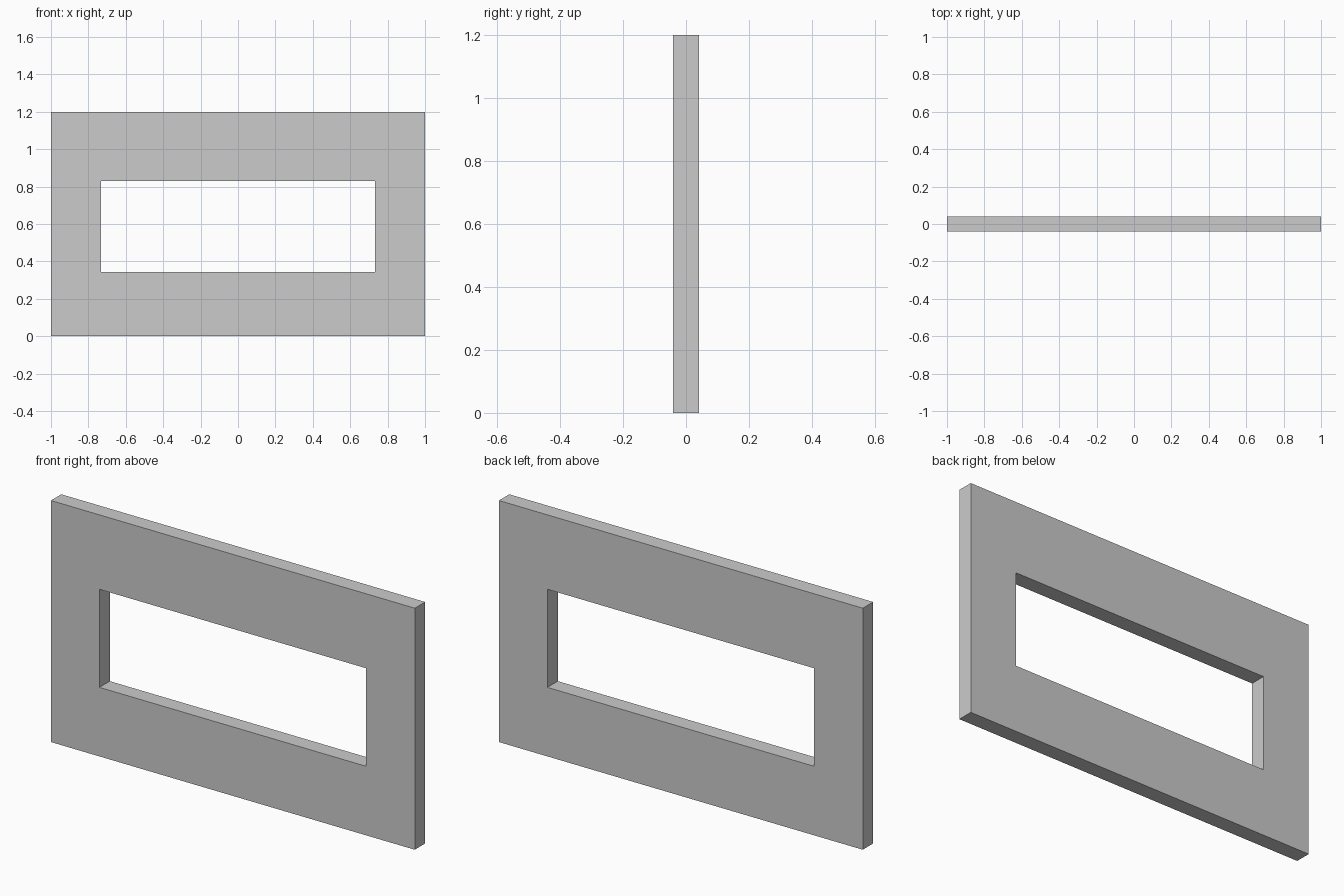
import bpy, bmesh

if "Cube" in bpy.data.objects:
    bpy.data.objects.remove(bpy.data.objects["Cube"])

HALF_DEPTH = 0.0405


def rect(bm, half_w, z0, z1, y):
    corners = [(-half_w, z0), (half_w, z0), (half_w, z1), (-half_w, z1)]
    return [bm.verts.new((x, y, z)) for x, z in corners]


# Rectangular frame: outer and inner outlines on the front and back, bridged
bm = bmesh.new()
loops = [
    rect(bm, 1.0, 0.0, 1.2, -HALF_DEPTH),
    rect(bm, 0.733, 0.343, 0.83, -HALF_DEPTH),
    rect(bm, 0.733, 0.343, 0.83, HALF_DEPTH),
    rect(bm, 1.0, 0.0, 1.2, HALF_DEPTH),
]
for k in range(4):
    a, b = loops[k], loops[(k + 1) % 4]
    for i in range(4):
        j = (i + 1) % 4
        bm.faces.new((a[i], a[j], b[j], b[i]))
bmesh.ops.recalc_face_normals(bm, faces=bm.faces)

mesh = bpy.data.meshes.new("frame_panel")
bm.to_mesh(mesh)
bm.free()
frame = bpy.data.objects.new("frame_panel", mesh)
bpy.context.collection.objects.link(frame)
